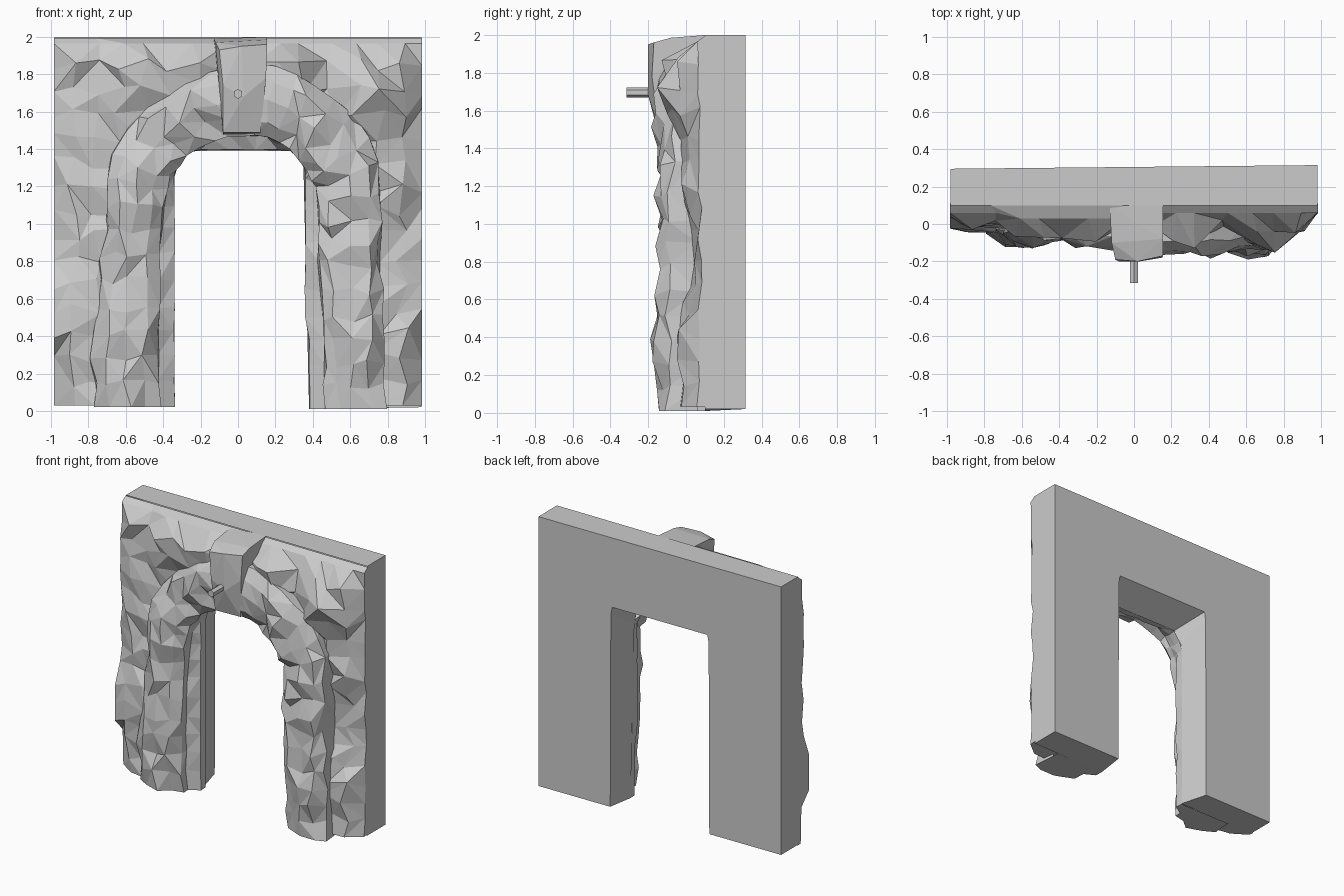
import bpy, bmesh, math, random

random.seed(7)
if "Cube" in bpy.data.objects:
    bpy.data.objects.remove(bpy.data.objects["Cube"], do_unlink=True)

stone = bpy.data.materials.new("grey stone")
stone.use_nodes = True
GREY = (0.6, 0.6, 0.6, 1)
stone.diffuse_color = GREY
stone.node_tree.nodes["Principled BSDF"].inputs["Base Color"].default_value = GREY


def rnd(a):
    return random.uniform(-a, a)


def finish(bm, name):
    me = bpy.data.meshes.new(name)
    bm.to_mesh(me)
    bm.free()
    me.materials.append(stone)
    ob = bpy.data.objects.new(name, me)
    bpy.context.collection.objects.link(ob)


def facet(bm, a, b, c, d):
    # split a quad along a random diagonal for a chiselled look
    if random.random() < 0.5:
        a, b, c, d = b, c, d, a
    bm.faces.new((a, b, c))
    bm.faces.new((a, c, d))


# Back slab, open where the rough front covers it; the doorway widens towards the back
outer = [(-0.98, 0.03), (-0.98, 2), (0.98, 2), (0.98, 0.02)]
door_front = [(0.38, 0.01), (0.35, 1.3), (0.33, 1.39), (-0.28, 1.39), (-0.34, 1.3), (-0.345, 0.03)]
door_back = [(0.4, 0.02), (0.395, 1.43), (0.385, 1.49), (-0.385, 1.49), (-0.395, 1.43), (-0.4, 0.03)]
bm = bmesh.new()
front = [bm.verts.new((x, 0.1, z)) for x, z in outer + door_front]
back = [bm.verts.new((x, 0.305 + 0.01 * x, z)) for x, z in outer + door_back]
bm.faces.new(back)
for i in range(len(front)):
    j = (i + 1) % len(front)
    bm.faces.new((front[i], front[j], back[j], back[i]))
bmesh.ops.recalc_face_normals(bm, faces=bm.faces)
finish(bm, "back_slab")

# Rough wall facing around the arch, with swellings: x, z, radius, height
bumps = [(0.68, 1.7, 0.19, 0.13), (0.88, 1.74, 0.14, 0.05), (-0.55, 1.76, 0.2, 0.06),
         (-0.25, 1.82, 0.22, 0.07), (0.28, 1.85, 0.2, 0.1), (0.87, 0.33, 0.22, 0.03)]


def wall_depth(x, z):
    if z > 1.98:
        return 0.1
    if z > 1.94:
        return 0.03 if -0.65 < x < 0 else 0.06
    ledge = x < -0.7 and 0.3 < z < 0.75
    if x < -0.98:
        return -0.02 if ledge else (0.08 if z < 0.3 else 0.05)
    if x > 0.98:
        return 0.07
    y = -0.04 if ledge else -0.005
    if x > 0.7 and 0.6 < z < 1.0:
        y = 0.04
    for bx, bz, radius, height in bumps:
        y -= height * max(0, min(1, 2 - 2 * math.hypot(x - bx, z - bz) / radius))
    return y


columns = [-0.985, -0.88, -0.76, -0.63, -0.5, -0.36, -0.22, -0.08, 0.08, 0.2, 0.34, 0.5, 0.63, 0.76, 0.88, 0.985]
rows = [0.03 + 0.13 * k for k in range(15)] + [1.965, 1.995]
bm = bmesh.new()
grid = {}
for i, x in enumerate(columns):
    side = i in (0, len(columns) - 1)
    for k, z in enumerate(rows):
        fixed = k == 0 or z > 1.94
        y = wall_depth(x, z) + (0 if z > 1.94 else rnd(0.015 if side else 0.028))
        grid[i, k] = bm.verts.new((x + (0 if side else rnd(0.035)), y, z + (0 if fixed else rnd(0.035))))
for i in range(len(columns) - 1):
    for k in range(len(rows) - 1):
        hidden = abs(columns[i] + columns[i + 1]) < 1.1 and rows[k + 1] < 1.6
        if not hidden:
            facet(bm, grid[i, k], grid[i + 1, k], grid[i + 1, k + 1], grid[i, k + 1])
rim = [e for e in bm.edges if e.is_boundary and
       (all(abs(v.co.x) > 0.98 for v in e.verts) or all(v.co.z < 0.04 for v in e.verts))]
for v in bmesh.ops.extrude_edge_only(bm, edges=rim)["geom"]:
    if isinstance(v, bmesh.types.BMVert):
        v.co.y = 0.11
bmesh.ops.recalc_face_normals(bm, faces=bm.faces)
finish(bm, "rough_wall")

# Arch band: inner x, inner z, outer x, outer z, front y
band = [(-.42, .02, -.76, .02, -.09), (-.43, .3, -.78, .28, -.1), (-.42, .55, -.76, .55, -.11),
        (-.42, .85, -.73, .83, -.1), (-.39, 1.1, -.69, 1.1, -.1), (-.37, 1.25, -.68, 1.37, -.09),
        (-.27, 1.38, -.54, 1.59, -.08), (-.13, 1.46, -.3, 1.78, -.1), (.03, 1.48, .03, 1.86, -.13),
        (.15, 1.46, .2, 1.84, -.15), (.28, 1.41, .4, 1.74, -.15), (.38, 1.28, .63, 1.58, -.14),
        (.42, 1.2, .75, 1.34, -.13), (.43, 1.0, .77, 1.02, -.14), (.43, .8, .76, .78, -.15),
        (.45, .5, .77, .5, -.16), (.46, .25, .77, .25, -.15), (.47, .01, .78, .01, -.15)]
fine = []
for a, b in zip(band, band[1:]):
    fine += [a, [(p + q) / 2 for p, q in zip(a, b)]]
fine.append(band[-1])

bm = bmesh.new()
rings = []
for n, (ix, iz, ox, oz, y) in enumerate(fine):
    end = n in (0, len(fine) - 1)
    jx, jz = max(-0.34, min(0.36 + 0.02 * (iz < 0.4), ix)), min(1.395, iz)
    # section runs from the doorway lining, over the front, to the outer edge
    section = [(jx, 0.11, jz, 0), (jx, 0.05, jz, 0.006), (ix, 0.01, iz, 0.012), (ix, y + 0.05, iz, 0.02)]
    for t, dy in ((0.2, 0.01), (0.5, -0.01), (0.8, 0.0)):
        section.append((ix + (ox - ix) * t, y + dy, iz + (oz - iz) * t, 0.03))
    section += [(ox, y + 0.06, oz, 0.025), (ox, 0.06, oz, 0)]
    if end:
        section.append((ox, 0.11, oz, 0))
    rings.append([bm.verts.new((px + rnd(j * 0.7), py + rnd(j), pz + (0 if end else rnd(j * 0.8))))
                  for px, py, pz, j in section])
for a, b in zip(rings, rings[1:]):
    for k in range(min(len(a), len(b)) - 1):
        facet(bm, a[k], a[k + 1], b[k + 1], b[k])
bm.faces.new(rings[0])
bm.faces.new(rings[-1])
bmesh.ops.recalc_face_normals(bm, faces=bm.faces)
finish(bm, "arch_band")

# Keystone
bm = bmesh.new()
for p in [(-.08, -.15, 1.49), (.12, -.14, 1.49), (-.08, 0, 1.47), (.12, 0, 1.47),
          (-.08, -.2, 1.74), (.03, -.2, 1.68), (.15, -.18, 1.78), (-.1, -.19, 1.93),
          (.02, -.2, 1.95), (.155, -.17, 1.96), (-.12, -.1, 1.97), (.155, -.08, 1.985),
          (-.13, .1, 1.99), (.155, .11, 2)]:
    bm.verts.new(p)
bmesh.ops.convex_hull(bm, input=bm.verts)
bmesh.ops.recalc_face_normals(bm, faces=bm.faces)
finish(bm, "keystone")

# Peg on the keystone
bpy.ops.mesh.primitive_cylinder_add(vertices=6, radius=0.026, depth=0.16,
                                    location=(0, -0.235, 1.695), rotation=(math.pi / 2, 0, 0))
peg = bpy.context.object
peg.name = "peg"
peg.data.materials.append(stone)
